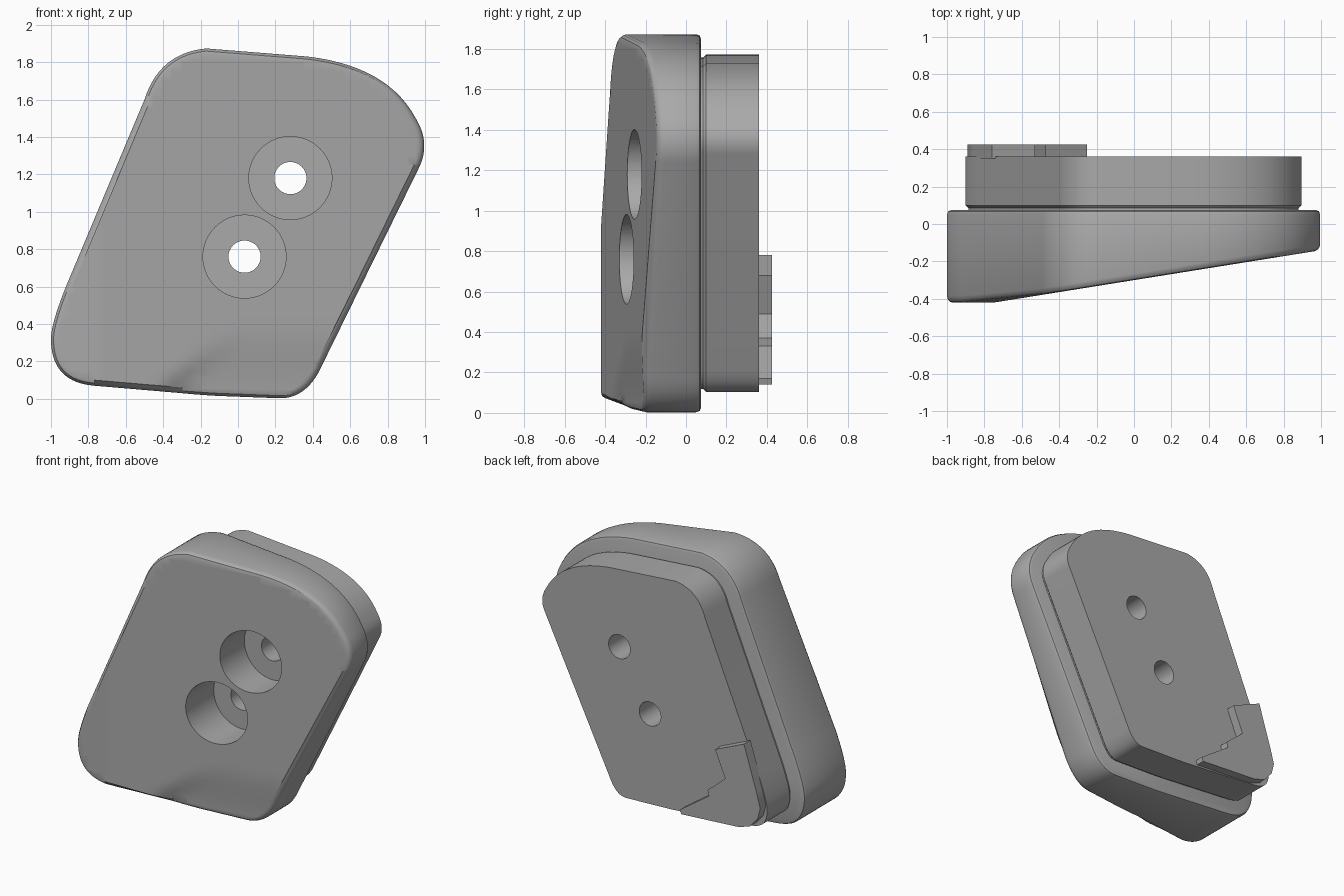
import bpy, bmesh, math
from mathutils import Vector

if "Cube" in bpy.data.objects:
    bpy.data.objects.remove(bpy.data.objects["Cube"])

grey = bpy.data.materials.new("plain_grey")
grey.use_nodes = True
grey.diffuse_color = (0.4, 0.4, 0.4, 1)
grey.node_tree.nodes["Principled BSDF"].inputs["Base Color"].default_value = (0.4, 0.4, 0.4, 1)

# Rounded outline in x, z: each corner is (start, control, end)
CORNERS = [
    ((-0.77, 0.07), (-1.0, 0.09), (-1.0, 0.32)),
    ((-1.0, 0.32), (-1.0, 0.4), (-0.92, 0.6)),
    ((-0.5, 1.6), (-0.42, 1.85), (-0.17, 1.873)),
    ((0.37, 1.83), (0.8, 1.78), (0.95, 1.5)),
    ((0.95, 1.5), (1.03, 1.37), (0.97, 1.24)),
    ((0.45, 0.18), (0.37, 0.0), (0.22, 0.003)),
    ((-0.1, 0.015), (-0.2, 0.02), (-0.3, 0.03)),
]
TAB = [(-0.76, 0.78), (-0.53, 0.68), (-0.61, 0.49), (-0.47, 0.37), (-0.48, 0.33),
       (-0.35, 0.24), (-0.25, 0.17), (-0.26, 0.14), (-0.72, 0.17), (-0.81, 0.2),
       (-0.87, 0.27), (-0.89, 0.35), (-0.86, 0.46)]
HOLES = [(0.28, 1.18), (0.035, 0.76)]


def rounded(corners, steps=14):
    pts = []
    for corner in corners:
        a, b, c = (Vector(p) for p in corner)
        for i in range(steps + 1):
            t = i / steps
            p = a * (1 - t) ** 2 + b * 2 * t * (1 - t) + c * t * t
            if not pts or (p - pts[-1]).length > 1e-4:
                pts.append(p)
    return pts


def inset(pts, d):
    """Move a clockwise outline inward by d."""
    out = []
    for i, p in enumerate(pts):
        e1 = (p - pts[i - 1]).normalized()
        e2 = (pts[(i + 1) % len(pts)] - p).normalized()
        n = Vector((e1.y + e2.y, -e1.x - e2.x)).normalized()
        out.append(p + n * d / max(0.5, n.dot(Vector((e1.y, -e1.x)))))
    return out


def loft(pts, profile):
    """Solid from rings given as (inset, y), capped at both ends."""
    bm = bmesh.new()
    rings = [[bm.verts.new((p.x, y, p.y)) for p in inset(pts, d)] for d, y in profile]
    for r, s in zip(rings, rings[1:]):
        for i in range(len(r)):
            j = (i + 1) % len(r)
            bm.faces.new((r[i], r[j], s[j], s[i]))
    bm.faces.new(rings[0])
    bm.faces.new(rings[-1])
    bmesh.ops.recalc_face_normals(bm, faces=bm.faces)
    return bm


def finish(bm, name):
    mesh = bpy.data.meshes.new(name)
    bm.to_mesh(mesh)
    bm.free()
    ob = bpy.data.objects.new(name, mesh)
    bpy.context.collection.objects.link(ob)
    mesh.materials.append(grey)
    return ob


def activate(ob):
    bpy.ops.object.select_all(action='DESELECT')
    ob.select_set(True)
    bpy.context.view_layer.objects.active = ob


def drill(ob, centre, radius, y0, y1):
    bpy.ops.mesh.primitive_cylinder_add(vertices=64, radius=radius, depth=y1 - y0,
                                        location=(centre[0], (y0 + y1) / 2, centre[1]),
                                        rotation=(math.pi / 2, 0, 0))
    cutter = bpy.context.object
    cutter.data.materials.append(grey)
    mod = ob.modifiers.new("hole", 'BOOLEAN')
    mod.operation, mod.solver, mod.object = 'DIFFERENCE', 'EXACT', cutter
    activate(ob)
    bpy.ops.object.modifier_apply(modifier=mod.name)
    bpy.data.objects.remove(cutter)


def smooth(t):
    t = min(1, max(0, t))
    return t * t * (3 - 2 * t)


def front_depth(x, z):
    """Sloping front with a shallow step fading out near the bottom."""
    y = -0.42 + 0.16 * max(0, x + 0.75)
    step = smooth((0.6 * (x + 0.4) - 0.8 * (z - 0.04)) / 0.09 + 0.5)
    return y + 0.035 * step * (1 - smooth(z / 0.4))


outline = rounded(CORNERS)

# Front plate: softened edges, gridded front bent to the slope
FLAT = -0.4
bm = loft(outline, [(0.025, 0.075), (0.007, 0.068), (0, 0.05), (0, FLAT + 0.035),
                    (0.004, FLAT + 0.018), (0.014, FLAT + 0.005), (0.03, FLAT)])
for axis, start in (((1, 0, 0), -1), ((0, 0, 1), 0)):
    for i in range(1, 40):
        front = [f for f in bm.faces if f.calc_center_median().y < FLAT + 1e-4]
        geom = front + list({e for f in front for e in f.edges}) + list({v for f in front for v in f.verts})
        co = Vector(axis) * (start + i * 0.05 + 0.0013)
        bmesh.ops.bisect_plane(bm, geom=geom, plane_co=co, plane_no=axis, dist=1e-5)
for v in bm.verts:
    if v.co.y < -0.3:
        v.co.y += front_depth(v.co.x, v.co.z) - FLAT
plate = finish(bm, "front_plate")

# Rear block with a small groove where it meets the plate
block = finish(loft(outline, [(0.115, 0.05), (0.115, 0.085), (0.1, 0.1), (0.1, 0.36)]), "rear_block")

# Stepped tab on the back
tab = finish(loft([Vector(p) for p in TAB], [(0, 0.35), (0, 0.425)]), "stepped_tab")

# Counterbored bolt holes
for hole in HOLES:
    drill(plate, hole, 0.222, -0.7, -0.01)
    drill(plate, hole, 0.086, -0.7, 0.5)
    drill(block, hole, 0.086, -0.7, 0.5)

for ob in (plate, block, tab):
    activate(ob)
    bpy.ops.object.shade_smooth_by_angle(angle=math.radians(32))
